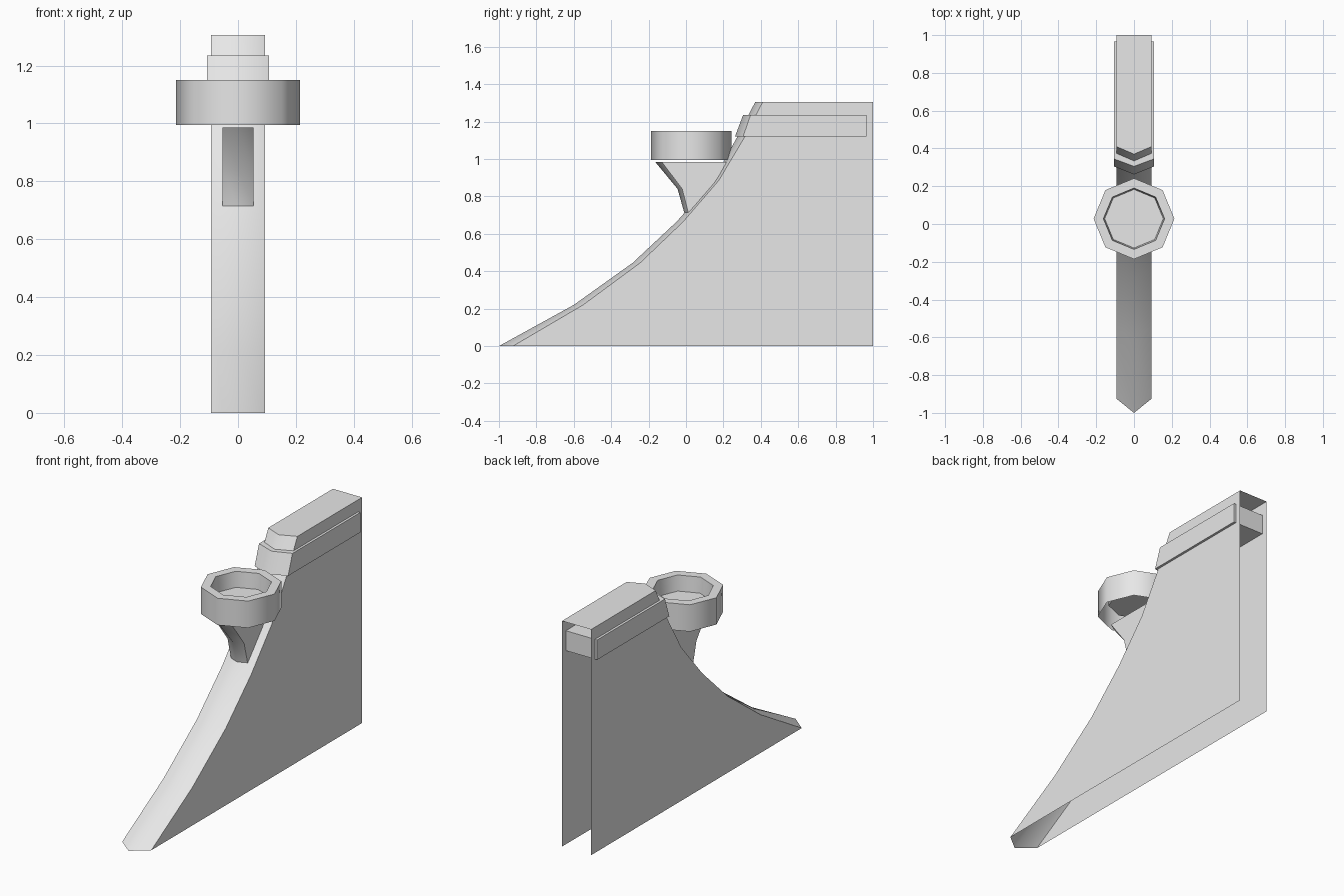
import bpy, bmesh, math

if "Cube" in bpy.data.objects:
    bpy.data.objects.remove(bpy.data.objects["Cube"])

stone = bpy.data.materials.new("grey_stone")
stone.diffuse_color = (0.8, 0.8, 0.8, 1)
stone.use_nodes = True
stone.node_tree.nodes["Principled BSDF"].inputs["Base Color"].default_value = stone.diffuse_color


def finish(name, bm, angle=50):
    bmesh.ops.recalc_face_normals(bm, faces=bm.faces)
    me = bpy.data.meshes.new(name)
    bm.to_mesh(me)
    bm.free()
    ob = bpy.data.objects.new(name, me)
    bpy.context.collection.objects.link(ob)
    me.materials.append(stone)
    bpy.ops.object.select_all(action='DESELECT')
    ob.select_set(True)
    bpy.context.view_layer.objects.active = ob
    bpy.ops.object.shade_smooth_by_angle(angle=math.radians(angle))
    return ob


def prow(name, rows, half, top=False, bottom=False, back=False, angle=50):
    """Stack of pointed-front sections; each row is (z, ridge y, side y, back y)."""
    bm = bmesh.new()
    rings = []
    for z, ridge, side, rear in rows:
        pts = [(half, rear), (half, side), (0, ridge), (-half, side), (-half, rear)]
        rings.append([bm.verts.new((x, y, z)) for x, y in pts])
    for a, b in zip(rings, rings[1:]):
        for i in range(5 if back else 4):
            j = (i + 1) % 5
            bm.faces.new((a[i], a[j], b[j], b[i]))
    if top:
        bm.faces.new(rings[-1])
    if bottom:
        bm.faces.new(rings[0])
    return finish(name, bm, angle)


# Curved buttress wall, open at the back and underneath
prow("buttress_wall", [
    (0.0, -1.0, -0.925, 1), (0.22, -0.6, -0.55, 1), (0.445, -0.285, -0.245, 1),
    (0.665, -0.05, -0.015, 1), (0.885, 0.145, 0.175, 1),
    (1.12, 0.275, 0.315, 1), (1.305, 0.37, 0.41, 1)], 0.093, top=True, angle=55)

# Band wrapped around the upper wall
prow("upper_band", [(1.12, 0.262, 0.305, 0.965), (1.235, 0.305, 0.345, 0.965)],
     0.107, top=True, bottom=True, back=True)

# Bracket under the bowl, its rear buried in the wall
prow("bowl_bracket", [
    (0.715, -0.01, 0.012, 0.03), (0.84, -0.045, -0.02, 0.13),
    (0.985, -0.165, -0.13, 0.225)], 0.053, bottom=True)

# Eight-sided bowl: outer wall, rim, inner wall and floor, hollow beneath
bm = bmesh.new()
rings = []
for r, z in [(0.214, 0.995), (0.214, 1.15), (0.162, 1.15), (0.155, 1.06)]:
    rings.append([bm.verts.new((r * math.cos(k * math.pi / 4),
                                0.028 + r * math.sin(k * math.pi / 4), z))
                  for k in range(8)])
for a, b in zip(rings, rings[1:]):
    for i in range(8):
        j = (i + 1) % 8
        bm.faces.new((a[i], a[j], b[j], b[i]))
bm.faces.new(rings[-1])
finish("bowl", bm)
